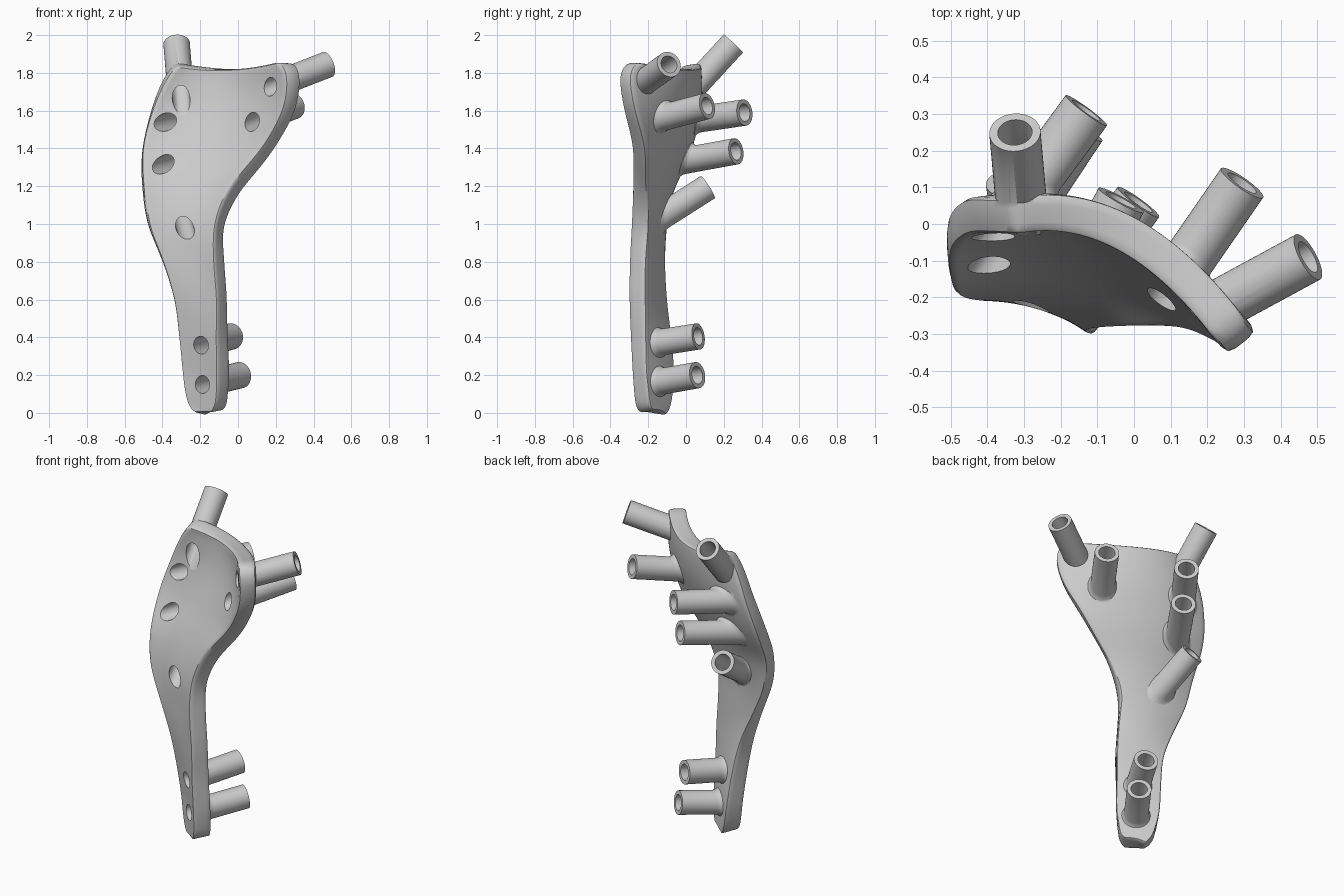
import bpy, bmesh, math
from mathutils import Vector
from mathutils.bvhtree import BVHTree

if "Cube" in bpy.data.objects:
    bpy.data.objects.remove(bpy.data.objects["Cube"])

THICK = 0.10
R_OUT, R_IN = 0.07, 0.047


def make_object(name, bm):
    mesh = bpy.data.meshes.new(name)
    bm.to_mesh(mesh)
    bm.free()
    obj = bpy.data.objects.new(name, mesh)
    bpy.context.collection.objects.link(obj)
    return obj


def apply_modifier(obj, mod):
    bpy.ops.object.select_all(action='DESELECT')
    obj.select_set(True)
    bpy.context.view_layer.objects.active = obj
    bpy.ops.object.modifier_apply(modifier=mod.name)


def boolean(target, tool, operation):
    tool.hide_render = True
    mod = target.modifiers.new("cut", 'BOOLEAN')
    mod.operation, mod.solver, mod.object = operation, 'EXACT', tool
    apply_modifier(target, mod)
    bpy.data.objects.remove(tool)


def lathe(name, profile, origin, axis, normal, n=40):
    """Revolved solid; profile = (radius, distance, tilt of ring to the plate 0..1)."""
    q = axis.to_track_quat('Z', 'Y')
    bm = bmesh.new()
    rings = []
    for r, h, tilt in profile:
        ring = []
        for i in range(n):
            t = 2 * math.pi * i / n
            e = q @ Vector((r * math.cos(t), r * math.sin(t), 0))
            shift = -tilt * e.dot(normal) / axis.dot(normal)
            ring.append(bm.verts.new(origin + e + axis * (h + shift)))
        rings.append(ring)
    for a, b in zip(rings, rings[1:]):
        for i in range(n):
            j = (i + 1) % n
            bm.faces.new((a[i], a[j], b[j], b[i]))
    bm.faces.new(rings[0][::-1])
    bm.faces.new(rings[-1])
    return make_object(name, bm)


def hermite(rows, z):
    """Smooth interpolation of a row of values between the given heights."""
    k = max(i for i in range(len(rows) - 1) if rows[i][0] <= z + 1e-9)

    def slope(i, c):
        a, b = rows[max(i - 1, 0)], rows[min(i + 1, len(rows) - 1)]
        return (b[c] - a[c]) / (b[0] - a[0])
    p, q = rows[k], rows[k + 1]
    d = q[0] - p[0]
    t = (z - p[0]) / d
    return [(2*t**3 - 3*t*t + 1) * p[c] + (t**3 - 2*t*t + t) * d * slope(k, c)
            + (3*t*t - 2*t**3) * q[c] + (t**3 - t*t) * d * slope(k + 1, c)
            for c in range(1, 7)]


# Front surface of the plate: z, then left, middle and right (x, y)
rows = [
    (0.002, -.225, -.190, -.185, -.215, -.145, -.245),
    (0.022, -.252, -.168, -.19, -.213, -.128, -.262),
    (0.055, -.270, -.155, -.195, -.210, -.116, -.272),
    (0.11, -.283, -.148, -.20, -.210, -.111, -.278),
    (0.20, -.295, -.145, -.20, -.208, -.110, -.285),
    (0.40, -.315, -.165, -.21, -.225, -.112, -.295),
    (0.60, -.340, -.195, -.22, -.240, -.110, -.302),
    (0.80, -.400, -.210, -.25, -.235, -.125, -.300),
    (1.00, -.475, -.200, -.29, -.220, -.115, -.290),
    (1.20, -.500, -.165, -.25, -.180, -.030, -.285),
    (1.40, -.505, -.075, -.19, -.112, .135, -.290),
    (1.60, -.455, -.028, -.09, -.078, .240, -.338),
    (1.75, -.390, -.028, -.05, -.070, .258, -.360),
    (1.81, -.350, -.028, -.05, -.067, .242, -.345),
    (1.838, -.32, -.028, -.05, -.067, .210, -.300),
]

# Curved plate with rounded rim
levels = []
for a, b in zip(rows, rows[1:]):
    n = max(1, round((b[0] - a[0]) / 0.06))
    levels += [a[0] + (b[0] - a[0]) * i / n for i in range(n)]
levels.append(rows[-1][0])
NU = 12
bm = bmesh.new()
grid = []
for z in levels:
    lx, ly, mx, my, rx, ry = hermite(rows, z)
    dip = 0.03 * max(0, (z - 1.6) / 0.24)      # top edge sags in the middle
    line = []
    for i in range(NU + 1):
        u = i / NU
        wl, wm, wr = (1 - u) * (1 - 2 * u), 4 * u * (1 - u), u * (2 * u - 1)
        line.append(bm.verts.new((wl*lx + wm*mx + wr*rx, wl*ly + wm*my + wr*ry,
                                  z * (1 + 0.012 * u) - dip * wm)))
    grid.append(line)
for a, b in zip(grid, grid[1:]):
    for i in range(NU):
        bm.faces.new((a[i], b[i], b[i + 1], a[i + 1]))
bm.normal_update()
plate = make_object("guide_plate", bm)
sol = plate.modifiers.new("thickness", 'SOLIDIFY')
sol.thickness, sol.offset = THICK, 1
sol.edge_crease_inner = sol.edge_crease_outer = 0.35
apply_modifier(plate, sol)
sub = plate.modifiers.new("smooth", 'SUBSURF')
sub.levels = sub.render_levels = 2
apply_modifier(plate, sub)

# Guide tubes: hole centre on the plate front, centre of the open end
tubes = [
    ((-.30, -.03, 1.65), (-.325, .25, 1.955)),
    ((-.38, -.03, 1.54), (-.13, .31, 1.59)),
    ((-.38, -.09, 1.32), (-.145, .265, 1.385)),
    ((-.28, -.23, .975), (-.335, .115, 1.195)),
    ((-.19, -.22, .36), (-.035, .065, .405)),
    ((-.19, -.22, .15), (.012, .06, .20)),
    ((.18, -.25, 1.73), (.475, -.09, 1.845)),
    ((.10, -.17, 1.55), (.295, .112, 1.625)),
]
surface = bmesh.new()
surface.from_mesh(plate.data)
tree = BVHTree.FromBMesh(surface)
surface.free()

bores = []
for p, q in tubes:
    p, q = Vector(p), Vector(q)
    length, axis = (q - p).length, (q - p).normalized()
    near, normal, _, _ = tree.find_nearest(p)
    if normal.dot(axis) < 0:
        normal = -normal
    cosine = normal.dot(axis)
    back = (THICK + (near - p).dot(normal)) / cosine   # where the axis leaves the plate
    if (p + axis * back).z > 1.7:
        # tube leaving the plate at its top rim: plain foot
        profile = [(R_OUT, back - 0.075, 0), (R_OUT, length, 0)]
    else:
        # tube with a small fillet foot lying along the plate
        profile = [
            (R_OUT, back - 0.05 / cosine, 1), (R_OUT + 0.017, back - 0.012, 1),
            (R_OUT + 0.008, back + 0.004, 1), (R_OUT + 0.003, back + 0.014, 1),
            (R_OUT, back + 0.028, 1), (R_OUT, length, 0)]
    boolean(plate, lathe("guide_tube", profile, p, axis, normal), 'UNION')
    bores.append((p, axis, normal, length))

# Bore every tube right through the plate
for p, axis, normal, length in bores:
    bore = lathe("bore_cutter", [(R_IN, -0.15, 0), (R_IN, length + 0.05, 0)],
                 p, axis, normal)
    boolean(plate, bore, 'DIFFERENCE')

bpy.ops.object.select_all(action='DESELECT')
plate.select_set(True)
bpy.context.view_layer.objects.active = plate
bpy.ops.object.shade_smooth_by_angle(angle=math.radians(40))
